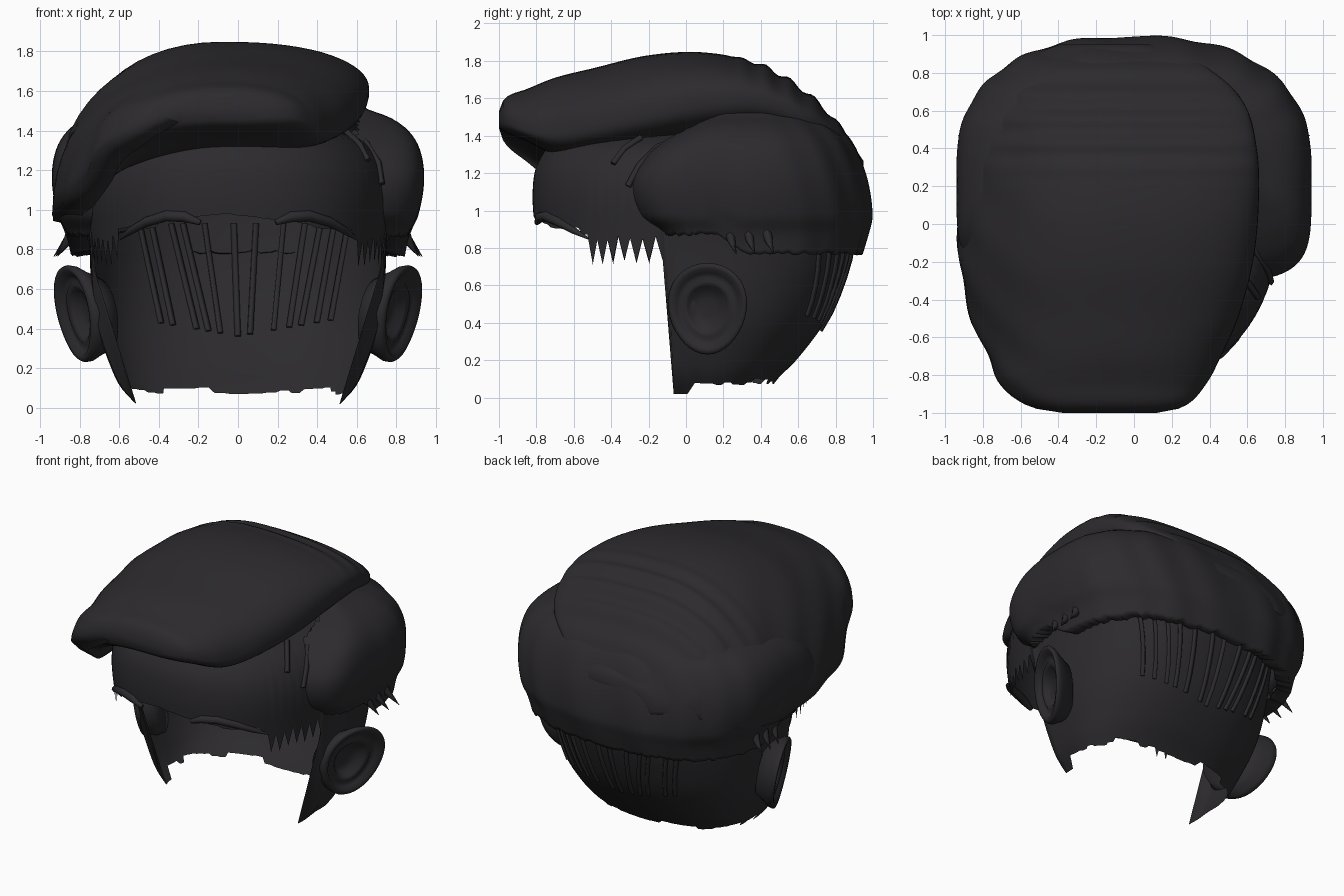
import bpy, bmesh, math, random

if "Cube" in bpy.data.objects:
    bpy.data.objects.remove(bpy.data.objects["Cube"])

random.seed(4)
mat = bpy.data.materials.new("dark_hair")
mat.diffuse_color = (0.025, 0.023, 0.026, 1)
mat.use_nodes = True
mat.node_tree.nodes["Principled BSDF"].inputs["Base Color"].default_value = mat.diffuse_color


def interp(table, t):
    """Smooth curve through rows (t, a, b, ...)."""
    n = len(table)
    t = min(max(t, table[0][0]), table[-1][0])
    i = max(k for k in range(n - 1) if table[k][0] <= t)
    p, q = table[i], table[i + 1]
    p0, q1 = table[max(i - 1, 0)], table[min(i + 2, n - 1)]
    h = q[0] - p[0]
    u = (t - p[0]) / h
    out = []
    for k in range(1, len(p)):
        m0 = (q[k] - p0[k]) / (q[0] - p0[0]) * h
        m1 = (q1[k] - p[k]) / (q1[0] - p[0]) * h
        out.append((2*u**3 - 3*u*u + 1) * p[k] + (u**3 - 2*u*u + u) * m0
                   + (3*u*u - 2*u**3) * q[k] + (u**3 - u*u) * m1)
    return out


def spow(v, e):
    return math.copysign(abs(v) ** e, v)


def loft(name, rings, cap_start=False, cap_end=False, drop=None):
    bm = bmesh.new()
    rows = [[bm.verts.new(p) for p in r] for r in rings]
    n = len(rows[0])
    for a, b in zip(rows, rows[1:]):
        for i in range(n):
            bm.faces.new((a[i], a[(i + 1) % n], b[(i + 1) % n], b[i]))
    if cap_start:
        bm.faces.new(rows[0])
    if cap_end:
        bm.faces.new(rows[-1])
    if drop:
        bad = [f for f in bm.faces if drop(f.calc_center_median())]
        bmesh.ops.delete(bm, geom=bad, context='FACES')
    bmesh.ops.recalc_face_normals(bm, faces=bm.faces)
    me = bpy.data.meshes.new(name)
    bm.to_mesh(me)
    bm.free()
    me.materials.append(mat)
    for f in me.polygons:
        f.use_smooth = True
    ob = bpy.data.objects.new(name, me)
    bpy.context.collection.objects.link(ob)
    return ob


def strand(name, pts, radii, depth, res=0):
    cu = bpy.data.curves.new(name, 'CURVE')
    cu.dimensions = '3D'
    cu.bevel_depth, cu.bevel_resolution, cu.use_fill_caps = depth, res, True
    sp = cu.splines.new('POLY')
    sp.points.add(len(pts) - 1)
    for p, co, r in zip(sp.points, pts, radii):
        p.co, p.radius = (*co, 1), r
    cu.materials.append(mat)
    ob = bpy.data.objects.new(name, cu)
    bpy.context.collection.objects.link(ob)


# Scalp: open shell with ragged lower edge. Rows: z, front y, back y, half width
HEAD = [(0.0, -.7, .42, .5), (.1, -.72, .49, .59), (.2, -.74, .59, .64), (.4, -.78, .74, .71),
        (.6, -.8, .83, .74), (.8, -.8, .885, .75), (1.1, -.82, .9, .77), (1.28, -.78, .84, .71),
        (1.38, -.66, .7, .58), (1.43, -.4, .4, .34), (1.44, -.05, .15, .05)]


def head_point(a, z):
    yf, yb, w = interp(HEAD, z)
    e = 2 / 2.35
    s = spow(math.sin(a), e)
    return w * spow(math.cos(a), e), .1 + s * (yb - .1 if s > 0 else .1 - yf), z


def arc(x, z, back):
    yf, yb, w = interp(HEAD, z)
    f = max(0, 1 - (abs(x) / w) ** 2.35) ** (1 / 2.35)
    return .1 + f * ((yb if back else yf) - .1)


N = 160
lows = []
rag = 0
for i in range(N):
    x, y, _ = head_point(2 * math.pi * i / N, .8)
    if i % 3 == 0:
        rag = random.uniform(-.02, .02)
    if y < -.52:
        z = .97 - .16 * abs(x) ** 1.3 + rag
    elif y < -.12:
        z = (.86, .73)[i % 2] + rag
    elif y < .0:
        z = .02 + rag
    else:
        z = .085 + rag
    lows.append(z)
loft("scalp", [[head_point(2 * math.pi * i / N, lows[i] + (1.44 - lows[i]) * v / 36)
                for i in range(N)] for v in range(37)], cap_end=True)

# Back and side hair: z, front y, back y, half width
CAP = [(.75, -.14, .94, .84), (.88, -.16, .98, .865), (.97, -.27, 1.0, .91), (1.15, -.31, .98, .94),
       (1.3, -.22, .93, .92), (1.4, -.08, .87, .86), (1.47, .06, .79, .76), (1.505, .12, .74, .66),
       (1.6, .2, .6, .5), (1.66, .26, .4, .2)]


def cap_point(a, z, k=1.0):
    yf, yb, w = interp(CAP, z)
    c, s = math.cos(a), math.sin(a)
    e = 2 / 2.5 if s > 0 else 2 / 5.5
    k -= .01 * (1 + math.sin(17 * a + 5 * z)) * max(0, s)
    s = spow(s, e)
    return w * spow(c, e) * k, .3 + s * k * (yb - .3 if s > 0 else .3 - yf), z


M = 200
ang = [2 * math.pi * i / M for i in range(M)]
clow = [(.87 if cap_point(a, .8)[1] < .24 else .77) + random.uniform(-.01, .01) for a in ang]
rings = [[cap_point(a, z + .02, .88) for a, z in zip(ang, clow)]]
rings += [[cap_point(a, z + (1.66 - z) * v / 40) for a, z in zip(ang, clow)] for v in range(41)]
loft("back_hair", rings, cap_end=True, drop=lambda c: abs(c.x) < .6 and c.y < .05)

# Swept top hair: y, left x, left z, right x, right z, top z, underside z
TOP = [(-1.0, -.38, 1.47, .12, 1.48, 1.53, 1.45), (-.97, -.55, 1.39, .26, 1.48, 1.6, 1.42),
       (-.85, -.71, 1.29, .38, 1.43, 1.65, 1.37), (-.7, -.78, 1.17, .46, 1.42, 1.71, 1.3),
       (-.5, -.87, 1.05, .55, 1.46, 1.76, 1.31), (-.2, -.93, 1.0, .63, 1.53, 1.83, 1.35),
       (.1, -.94, .95, .66, 1.59, 1.845, 1.4), (.4, -.92, .95, .65, 1.6, 1.78, 1.42),
       (.66, -.84, 1.0, .57, 1.5, 1.62, 1.36), (.85, -.66, 1.1, .35, 1.38, 1.42, 1.25),
       (.95, -.4, 1.1, .1, 1.2, 1.25, 1.1)]


def top_ring(y):
    xl, zl, xr, zr, zt, zb = interp(TOP, y)
    xc = -.08
    t = min(.14, .25 * (xc - xl))
    zt += .014 * math.sin(y * 48) * min(1, max(0, (y - .2) * 4))
    pts = []
    K = 16
    quarter = [math.pi / 2 * i / K for i in range(K + 1)]
    for a in quarter[:K]:           # left edge up to crown
        r = 1 - .008 * (1 + math.sin(9 * a + 16 * y))
        pts.append((xc + (xl - xc) * r * math.cos(a) ** .93, y, zl + (zt - zl) * math.sin(a) ** .93))
    for a in quarter[:K]:           # crown down to right edge
        pts.append((xc + (xr - xc) * math.sin(a) ** .85, y, zr + (zt - zr) * math.cos(a) ** .85))
    for a in quarter[:K]:           # right edge under to middle
        pts.append((xc + (xr - xc) * math.cos(a) ** .55, y, zr + (zb - zr) * math.sin(a) ** .75))
    for a in quarter:               # hollow underside down to left tip
        pts.append((xc + (xl + t - xc) * math.sin(a), y, zl - .03 + (zb - zl + .03) * math.cos(a)))
    return pts


loft("top_hair", [top_ring(-1 + 1.95 * (i / 90)) for i in range(91)], True, True)

# Ears: root, flared rim, hollow bowl with inner ridge
EAR = [(.74, -.12), (.88, -.05), (.98, -.01), (1.0, .02), (.97, .035), (.88, .035), (.78, .01),
       (.68, -.005), (.6, .01), (.5, -.005), (.4, -.04), (.2, -.05)]
for side, name in ((1, "right_ear"), (-1, "left_ear")):
    rings = []
    for r, out in EAR:
        ring = []
        for i in range(36):
            a = 2 * math.pi * i / 36
            dy = .21 * r * math.cos(a) * (1 + .12 * math.sin(a))
            dz = .245 * r * math.sin(a)
            ring.append((side * (.795 + out + .18 * dz + .42 * dy), .115 + dy, .475 + dz))
        rings.append(ring)
    loft(name, rings, True, True)

# Eyebrows, tapered along the brow ridge
BROW = [(.19, .935), (.27, .965), (.36, .97), (.46, .94), (.54, .895), (.6, .85)]
for side, name in ((1, "right_eyebrow"), (-1, "left_eyebrow")):
    strand(name, [(side * x, arc(x, z, False), z) for x, z in BROW],
           (.5, 1, 1, .9, .7, .2), .028, 2)

# Shaved strands on the nape
TOPS = (-.5, -.44, -.34, -.28, -.17, -.02, .09, .23, .34, .42, .49, .56)
BOTS = (-.39, -.33, -.21, -.15, -.09, 0, .06, .18, .26, .32, .4, .47)
for i, (a, b) in enumerate(zip(TOPS, BOTS)):
    z1 = .36 + .17 * abs(b)
    path = [(a + (b - a) * k / 6, .93 + (z1 - .93) * k / 6) for k in range(7)]
    strand(f"nape_strand_{i}", [(x, arc(x, z, True), z) for x, z in path], [1] * 7, .018)

# Parting strands at the right temple
for i, path in enumerate((((-.39, 1.25), (-.33, 1.33), (-.24, 1.39)),
                          ((-.31, 1.13), (-.25, 1.24), (-.15, 1.34), (0, 1.39)))):
    pts = []
    for y, z in path:
        yf, yb, w = interp(HEAD, min(z, 1.38))
        pts.append((w * (1 - (abs(y - .1) / (.1 - yf)) ** 2.35) ** (1 / 2.35) + .01, y, z))
    strand(f"temple_strand_{i}", pts, [1] * len(pts), .018)

# Flicked tufts below the side hair
for side in (1, -1):
    for i in range(3):
        y = .22 + .1 * i
        strand(f"side_tuft_{side}_{i}",
               [(side * .83, y, .92), (side * .855, y + .02, .85), (side * (.91 + .01 * i), y + .05, .765)],
               (1.2, 1, .05), .025, 1)
